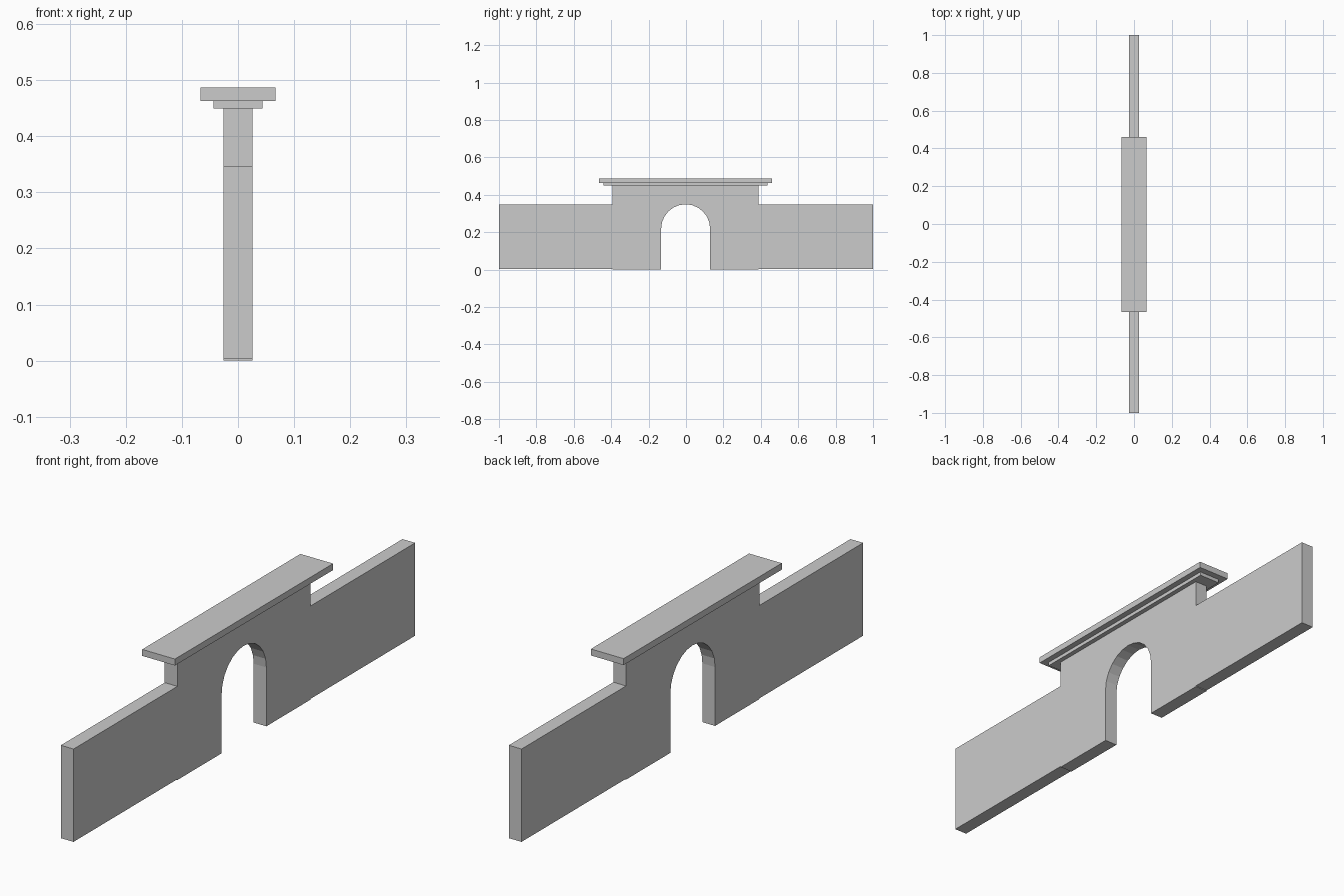
import bpy, bmesh, math

if "Cube" in bpy.data.objects:
    bpy.data.objects.remove(bpy.data.objects["Cube"])


def extrude_profile(name, pts, half_x):
    """Extrude a closed (y, z) outline symmetrically along x."""
    bm = bmesh.new()
    face = bm.faces.new([bm.verts.new((-half_x, y, z)) for y, z in pts])
    ext = bmesh.ops.extrude_face_region(bm, geom=[face])
    moved = [v for v in ext["geom"] if isinstance(v, bmesh.types.BMVert)]
    bmesh.ops.translate(bm, verts=moved, vec=(2 * half_x, 0, 0))
    bmesh.ops.recalc_face_normals(bm, faces=bm.faces)
    mesh = bpy.data.meshes.new(name)
    bm.to_mesh(mesh)
    bm.free()
    ob = bpy.data.objects.new(name, mesh)
    bpy.context.collection.objects.link(ob)
    return ob


def slab(name, half_x, y0, y1, z0, z1):
    return extrude_profile(name, [(y0, z0), (y1, z0), (y1, z1), (y0, z1)], half_x)


WALL = 0.026          # half thickness of the wall
MID = -0.002          # gate centre along y
R, SPRING = 0.131, 0.218
SEGS = 12

# Gate block with arched opening
arch = [(MID - R * math.cos(math.pi * i / SEGS),
         SPRING + R * math.sin(math.pi * i / SEGS)) for i in range(SEGS + 1)]
left, right = MID - 0.39, MID + 0.39
outline = [(left, 0.003), (left, 0), (MID - R, 0)] + arch
outline += [(MID + R, 0), (right, 0), (right, 0.003)]

# Low side walls and the raised centre continue the same outline
outline += [(1, 0.003), (1, 0.347), (right, 0.347), (right, 0.449),
            (left, 0.449), (left, 0.347), (-1, 0.347), (-1, 0.003)]
extrude_profile("gate_wall", outline, WALL)

# Stepped coping on top of the gate
slab("coping_moulding", 0.044, MID - 0.438, MID + 0.438, 0.449, 0.463)
slab("coping_cap", 0.067, MID - 0.463, MID + 0.463, 0.463, 0.487)
